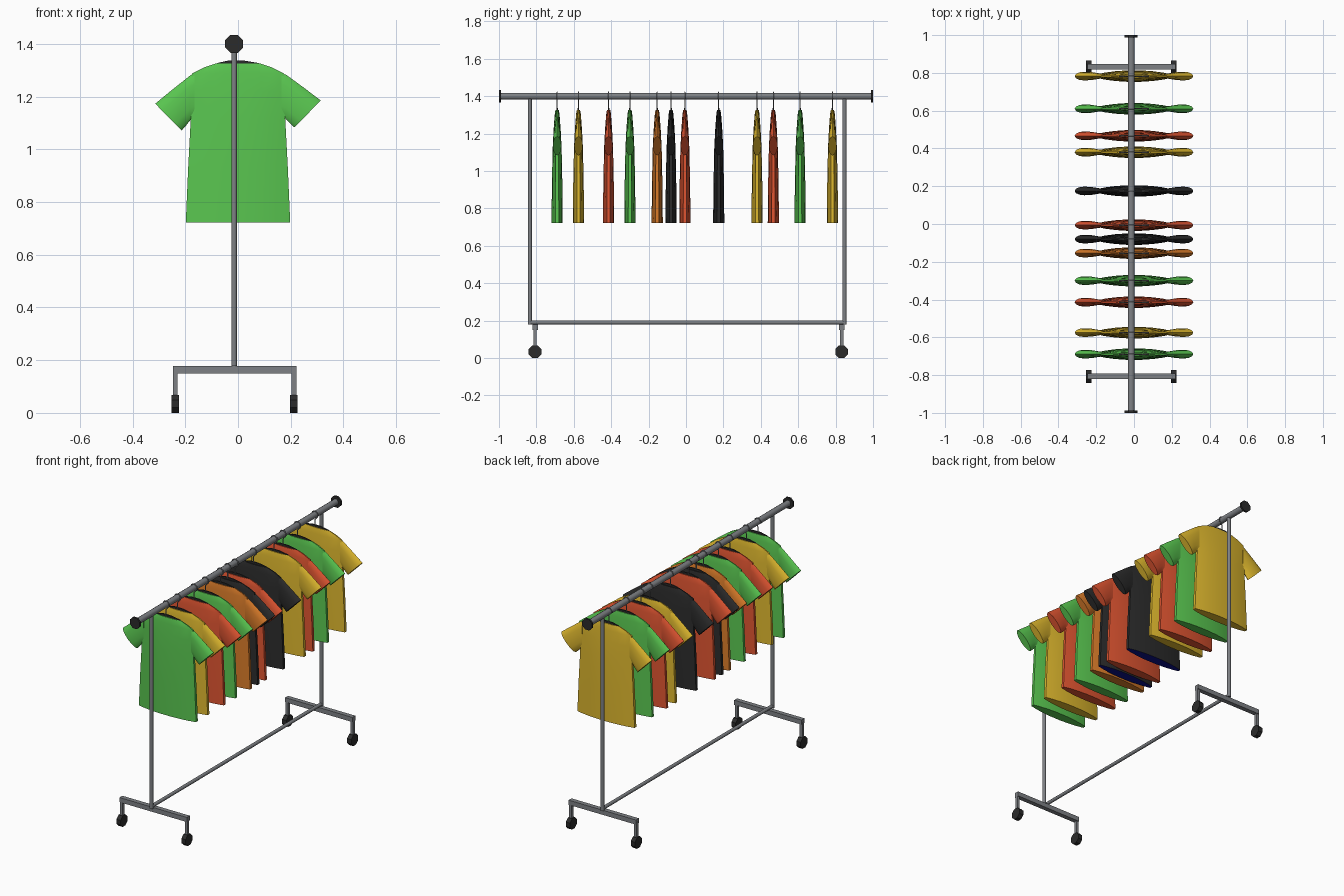
import bpy, bmesh, math
from mathutils import Vector

if "Cube" in bpy.data.objects:
    bpy.data.objects.remove(bpy.data.objects["Cube"])


def material(name, rgb):
    m = bpy.data.materials.new(name)
    m.diffuse_color = (*rgb, 1)
    m.use_nodes = True
    m.node_tree.nodes["Principled BSDF"].inputs["Base Color"].default_value = m.diffuse_color
    return m


METAL = material("grey metal", (0.21, 0.22, 0.235))
BLACK = material("black", (0.024, 0.024, 0.024))
GREEN = material("green", (0.10, 0.56, 0.08))
YELLOW = material("yellow", (0.72, 0.47, 0.027))
RED = material("red", (0.72, 0.088, 0.03))
ORANGE = material("orange", (0.68, 0.195, 0.022))
NAVY = material("navy lining", (0.003, 0.005, 0.25))

RX = -0.015          # x of the rail and posts
RAIL_Z = 1.4


def finish(bm, name, mats, smooth=None):
    bmesh.ops.recalc_face_normals(bm, faces=bm.faces)
    mesh = bpy.data.meshes.new(name)
    bm.to_mesh(mesh)
    bm.free()
    ob = bpy.data.objects.new(name, mesh)
    bpy.context.collection.objects.link(ob)
    for m in mats:
        mesh.materials.append(m)
    if smooth:
        bpy.ops.object.select_all(action='DESELECT')
        ob.select_set(True)
        bpy.context.view_layer.objects.active = ob
        bpy.ops.object.shade_smooth_by_angle(angle=math.radians(smooth))
    return ob


def loft(bm, rings):
    """Skin a list of point rings and cap both ends; returns the first cap."""
    vs = [[bm.verts.new(p) for p in r] for r in rings]
    n = len(vs[0])
    for a, b in zip(vs, vs[1:]):
        for i in range(n):
            j = (i + 1) % n
            bm.faces.new((a[i], a[j], b[j], b[i]))
    bm.faces.new(vs[-1])
    return bm.faces.new(vs[0])


def tube(name, a, b, r, sides, mat, smooth=None):
    """Straight bar between two axis-aligned points, flat side up."""
    a, b = Vector(a), Vector(b)
    d = (b - a).normalized()
    u = Vector((0, 0, 1)) if abs(d.z) < 0.5 else Vector((1, 0, 0))
    v = d.cross(u)
    rr = r / math.cos(math.pi / sides)
    angs = [(k + 0.5) * 2 * math.pi / sides for k in range(sides)]
    bm = bmesh.new()
    loft(bm, [[p + (u * math.cos(t) + v * math.sin(t)) * rr for t in angs] for p in (a, b)])
    return finish(bm, name, [mat], smooth)


# top rail with end caps
tube("top_rail", (RX, -0.995, RAIL_Z), (RX, 0.995, RAIL_Z), 0.018, 12, METAL, 40)
for s, tag in ((-1, "front"), (1, "back")):
    tube(f"{tag}_rail_cap", (RX, s * 0.988, RAIL_Z), (RX, s, RAIL_Z), 0.034, 8, BLACK)

# posts, lower bar, feet and wheels
tube("lower_bar", (RX, -0.835, 0.19), (RX, 0.847, 0.19), 0.010, 8, METAL, 50)
for tag, py, fy in (("front", -0.835, -0.807), ("back", 0.847, 0.832)):
    tube(f"{tag}_post", (RX, py, 0.178), (RX, py, 1.395), 0.0105, 8, METAL, 50)
    tube(f"{tag}_foot_bar", (-0.246, fy, 0.164), (0.221, fy, 0.164), 0.0145, 4, METAL)
    for side, lx in (("left", -0.238), ("right", 0.212)):
        tube(f"{tag}_{side}_leg", (lx, fy, 0.045), (lx, fy, 0.16), 0.009, 4, METAL)
        tube(f"{tag}_{side}_wheel", (lx - 0.015, fy, 0.034), (lx + 0.014, fy, 0.034),
             0.034, 8, BLACK)

# quarter of the flattened body cross-section: width share, depth share
QUARTER = [(1, 0.3), (0.78, 0.62), (0.5, 0.86), (0.2, 1)]
SECTION = (QUARTER + [(-x, y) for x, y in reversed(QUARTER)]
           + [(-x, -y) for x, y in QUARTER] + [(x, -y) for x, y in reversed(QUARTER)])

# body rings: height, half width, half depth
BODY = [(0.722, 0.198, 0.030), (0.93, 0.189, 0.028), (1.12, 0.179, 0.024),
        (1.22, 0.179, 0.019), (1.288, 0.174, 0.014), (1.310, 0.130, 0.012),
        (1.325, 0.086, 0.009)]

# sleeve rings: top point, bottom point (x, z), half depth
SLEEVE = [((0.165, 1.290), (0.165, 1.120), 0.012),
          ((0.185, 1.281), (0.180, 1.116), 0.014),
          ((0.252, 1.232), (0.197, 1.098), 0.021),
          ((0.314, 1.185), (0.214, 1.083), 0.023)]


def shirt(name, y, mat):
    bm = bmesh.new()
    hem = loft(bm, [[(w * sx, y + d * sy, z) for sx, sy in SECTION] for z, w, d in BODY])
    for s in (-1, 1):
        rings = []
        for k, (t, b, d) in enumerate(SLEEVE):
            drop = 0.004 * k if s < 0 else 0       # left sleeve hangs lower
            ring = []
            for i in range(12):
                a = i * math.pi / 6
                f = 0.5 + 0.5 * math.cos(a)
                ring.append((s * (b[0] + (t[0] - b[0]) * f), y + d * math.sin(a),
                             b[1] + (t[1] - b[1]) * f - drop))
            rings.append(ring)
        loft(bm, rings)
    if mat is BLACK:                                # dark shirts have a blue lining
        hem.material_index = 1
        return finish(bm, name, [mat, NAVY], 45)
    return finish(bm, name, [mat], 45)


def hanger(name, y):
    # shoulder piece showing in the neck opening
    prof = [(-0.08, 1.318), (0.08, 1.318), (0.08, 1.327), (0.018, 1.337),
            (-0.035, 1.337), (-0.08, 1.327)]
    bm = bmesh.new()
    loft(bm, [[(x, y + s * 0.004, z) for x, z in prof] for s in (-1, 1)])
    finish(bm, name + "_bar", [BLACK])
    # wire hook looped over the rail
    pts = [(RX, 1.33), (RX, 1.368)]
    for k in range(11):
        a = math.radians(-65 + k * 26)
        pts.append((RX + 0.0215 * math.cos(a), RAIL_Z + 0.0215 * math.sin(a)))
    cu = bpy.data.curves.new(name + "_hook", 'CURVE')
    cu.dimensions = '3D'
    cu.bevel_depth = 0.0032
    cu.bevel_resolution = 1
    cu.use_fill_caps = True
    sp = cu.splines.new('POLY')
    sp.points.add(len(pts) - 1)
    for p, (x, z) in zip(sp.points, pts):
        p.co = (x, y, z, 1)
    cu.materials.append(METAL)
    bpy.context.collection.objects.link(bpy.data.objects.new(name + "_hook", cu))


# row of shirts from front to back
ROW = [(-0.689, GREEN), (-0.575, YELLOW), (-0.414, RED), (-0.300, GREEN),
       (-0.154, ORANGE), (-0.080, BLACK), (-0.006, RED), (0.175, BLACK),
       (0.380, YELLOW), (0.467, RED), (0.610, GREEN), (0.783, YELLOW)]
for i, (y, mat) in enumerate(ROW, 1):
    shirt(f"shirt_{i:02d}", y, mat)
    hanger(f"hanger_{i:02d}", y)
